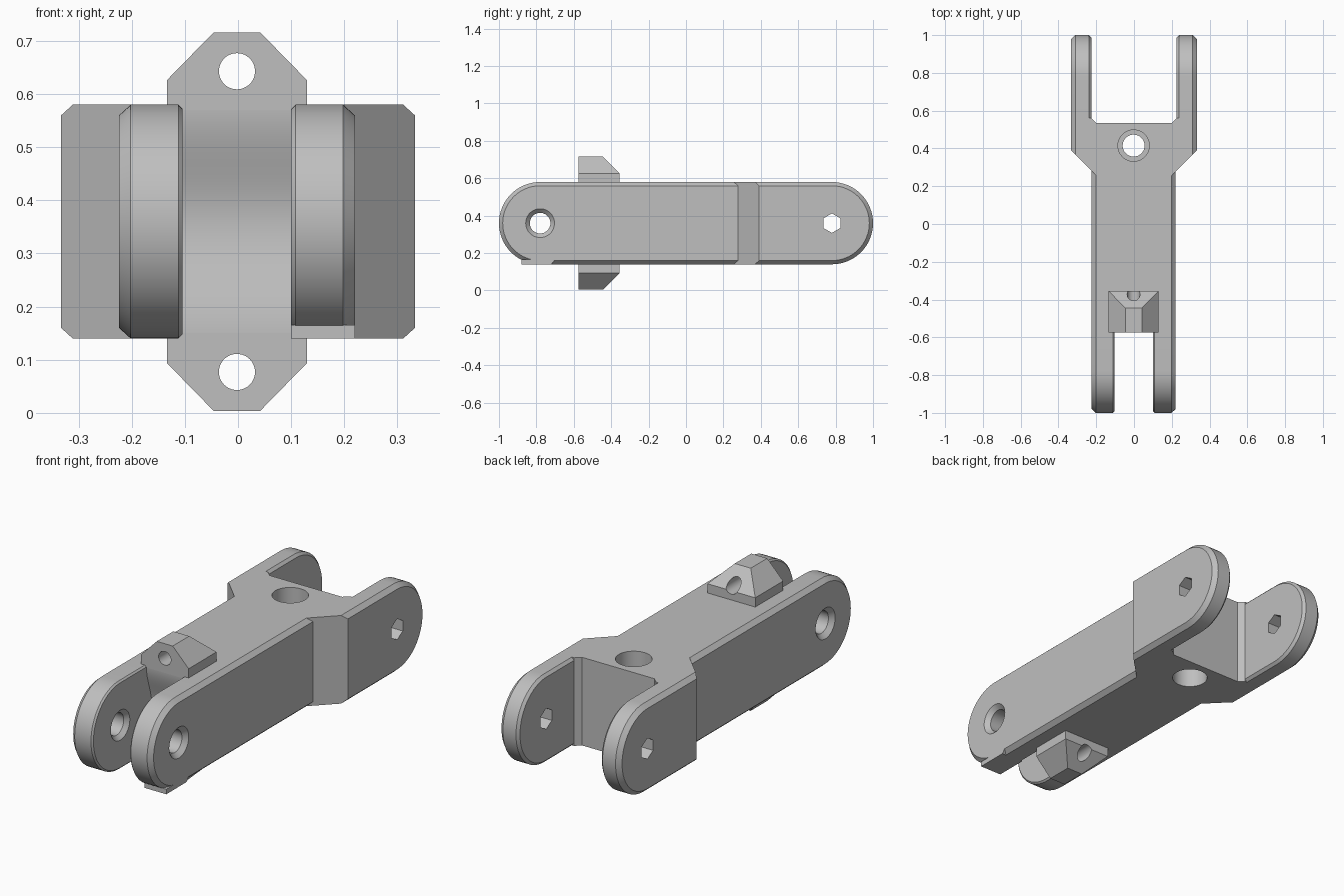
import bpy, bmesh, math

if "Cube" in bpy.data.objects:
    bpy.data.objects.remove(bpy.data.objects["Cube"])

grey = bpy.data.materials.new("light_grey_plastic")
grey.use_nodes = True
GREY = (0.52, 0.52, 0.52, 1)
grey.diffuse_color = GREY
grey.node_tree.nodes["Principled BSDF"].inputs["Base Color"].default_value = GREY

CZ, R, PIN = 0.36, 0.22, 0.78   # mid height, half height, pin distance
OFF = -0.002                    # sideways offset of the narrow bar


def loft(name, rings):
    """Skin equal-length rings of points and cap both ends."""
    bm = bmesh.new()
    loops = [[bm.verts.new(p) for p in ring] for ring in rings]
    n = len(loops[0])
    for a, b in zip(loops, loops[1:]):
        for i in range(n):
            j = (i + 1) % n
            bm.faces.new((a[i], a[j], b[j], b[i]))
    bm.faces.new(loops[0])
    bm.faces.new(loops[-1])
    bmesh.ops.recalc_face_normals(bm, faces=bm.faces)
    me = bpy.data.meshes.new(name)
    bm.to_mesh(me)
    bm.free()
    me.materials.append(grey)
    ob = bpy.data.objects.new(name, me)
    bpy.context.collection.objects.link(ob)
    return ob


def circle(axis, at, c, r, n=48):
    """Ring of points across an axis; c holds the other two coordinates."""
    ring = []
    for i in range(n):
        t = math.tau * i / n
        p = [c[0] + r * math.sin(t), c[1] + r * math.cos(t)]
        p.insert("xyz".index(axis), at)
        ring.append(p)
    return ring


def drill(axis, c, steps, n=48):
    return loft("cutter", [circle(axis, at, c, r, n) for at, r in steps])


def combine(body, other, op):
    """Boolean the other object into the body and discard it."""
    mod = body.modifiers.new("bool", "BOOLEAN")
    mod.operation, mod.object, mod.solver = op, other, "EXACT"
    other.hide_render = True
    bpy.context.view_layer.objects.active = body
    bpy.ops.object.modifier_apply(modifier=mod.name)
    bpy.data.objects.remove(other)


def lug_ring(x, r, y_flat, y_pin):
    """Half-stadium section: flat at y_flat, round about y_pin."""
    s = 1 if y_pin > y_flat else -1
    ring = [(x, y_flat, CZ - r)]
    for i in range(33):
        t = -math.pi / 2 + math.pi * i / 32
        ring.append((x, y_pin + s * r * math.cos(t), CZ + r * math.sin(t)))
    return ring + [(x, y_flat, CZ + r)]


def core_ring(x, r):
    """Bar section with a softly hollowed front end."""
    ring = [(x, 0.5, CZ + r), (x, 0.5, CZ - r)]
    for i in range(25):
        h = -1 + i / 12
        ring.append((x, -0.575 + 0.022 * (1 + math.cos(math.pi * h)), CZ + r * h))
    return ring


# Central bar with chamfered long edges
body = loft("link_body", [core_ring(x + OFF, r) for x, r in
                          ((-0.222, 0.2), (-0.2, R), (0.2, R), (0.222, 0.2))])

# Flared hub in front of the rear fork
plan = [(0.2, 0.258), (0.3, 0.358), (0.3, 0.56), (0.226, 0.56), (0.2, 0.535)]
plan += [(-x, y) for x, y in reversed(plan)]
hub = loft("hub", [[(x, y, z) for x, y in plan] for z in (CZ - R, CZ + R)])
combine(body, hub, "UNION")

# Fork lugs at both ends
for s in (-1, 1):
    rear = loft("rear_lug", [lug_ring(s * x, r, x + 0.058, PIN) for x, r in
                ((0.226, 0.207), (0.239, R), (0.311, R), (0.333, 0.2))])
    combine(body, rear, "UNION")
    front = loft("front_lug", [lug_ring(s * x + OFF, r, -0.45, -PIN) for x, r in
                 ((0.102, 0.212), (0.11, R), (0.2, R), (0.222, 0.2))])
    combine(body, front, "UNION")

# Small flat foot under one front lug
foot = loft("foot", [[(x, y, z) for y, z in
            ((-0.88, 0.14), (-0.72, 0.14), (-0.7, 0.165), (-0.88, 0.165))]
            for x in (0.1, 0.22)])
combine(body, foot, "UNION")

# Pin holes: countersunk round at the front, hexagonal at the rear
for s in (-1, 1):
    steps = [(0.08, 0.097), (0.122, 0.055), (0.2, 0.055), (0.242, 0.097)]
    combine(body, drill("x", (-PIN, CZ), [(s * x + OFF, r) for x, r in steps]),
            "DIFFERENCE")
    combine(body, drill("x", (PIN, CZ), [(s * 0.15, 0.052), (s * 0.4, 0.052)], 6),
            "DIFFERENCE")

# Vertical hole, counterbored from both faces
bore = [(0.1, 0.083), (0.28, 0.083), (0.28, 0.058),
        (0.44, 0.058), (0.44, 0.083), (0.62, 0.083)]
combine(body, drill("z", (OFF, 0.415), bore), "DIFFERENCE")


def guide_ring(w, back, z):
    return [(OFF - w, -0.575, z), (OFF + w, -0.575, z), (OFF + w, back, z), (OFF - w, back, z)]


# Cable guides above and below
parts = [body]
for name, s in (("upper_cable_guide", 1), ("lower_cable_guide", -1)):
    guide = loft(name, [guide_ring(w, back, CZ + s * h) for w, back, h in
                 ((0.132, -0.355, 0.21), (0.132, -0.355, 0.266), (0.044, -0.445, 0.356))])
    combine(guide, drill("y", (OFF, CZ + s * 0.283), [(-0.7, 0.034), (-0.2, 0.034)]),
            "DIFFERENCE")
    parts.append(guide)

for ob in parts:
    bpy.ops.object.select_all(action="DESELECT")
    ob.select_set(True)
    bpy.context.view_layer.objects.active = ob
    bpy.ops.object.shade_smooth_by_angle(angle=math.radians(25))
